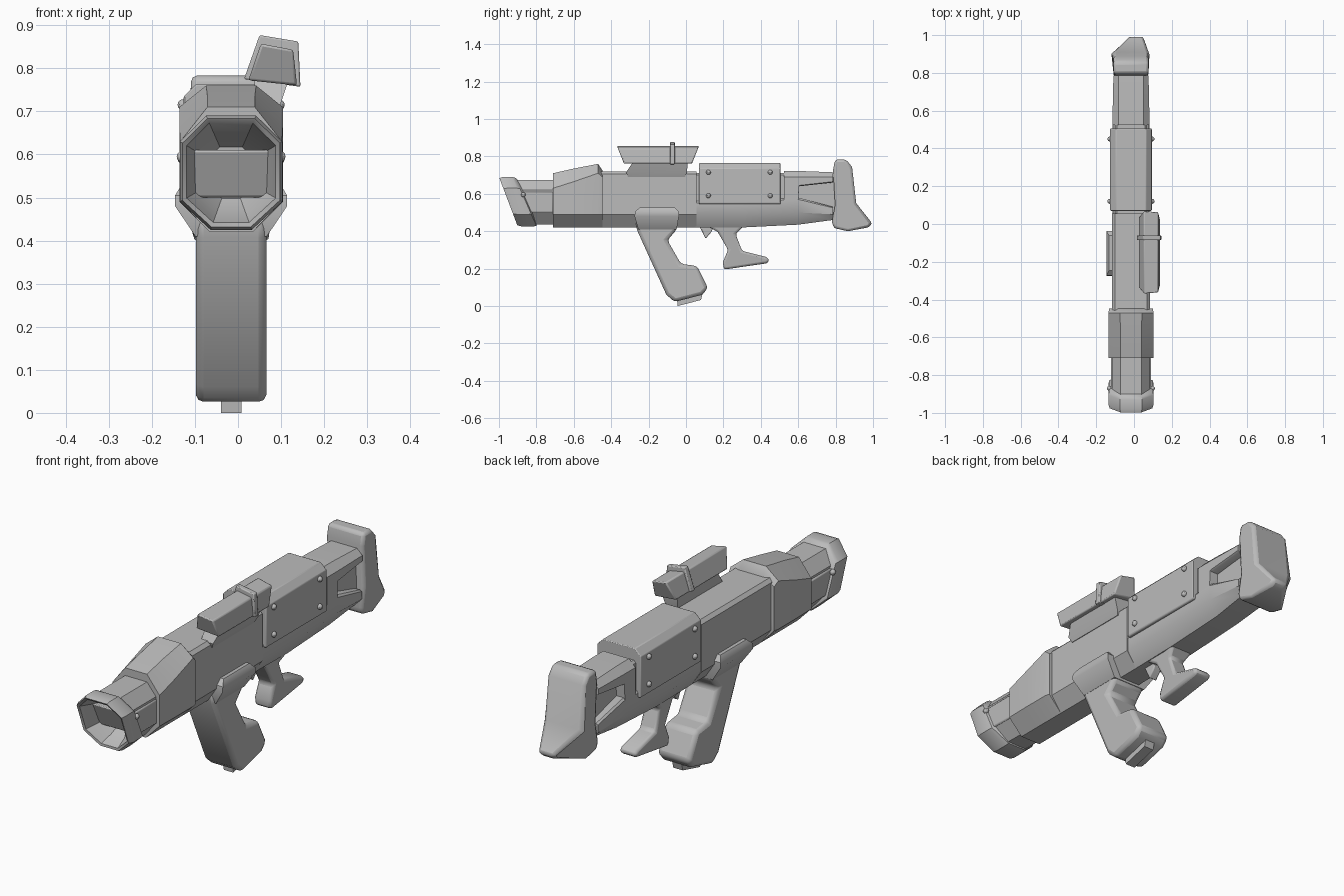
import bpy, bmesh
from mathutils import Vector

cube = bpy.data.objects.get("Cube")
if cube:
    bpy.data.objects.remove(cube, do_unlink=True)

grey = bpy.data.materials.new("plain_grey")
grey.use_nodes = True
grey.diffuse_color = (0.5, 0.5, 0.5, 1)
grey.node_tree.nodes["Principled BSDF"].inputs["Base Color"].default_value = (0.5, 0.5, 0.5, 1)

CX = -0.016  # centre plane of the long body


def finish(name, bm, bevel=0.0, segments=2):
    bmesh.ops.recalc_face_normals(bm, faces=bm.faces[:])
    mesh = bpy.data.meshes.new(name)
    bm.to_mesh(mesh)
    bm.free()
    mesh.materials.append(grey)
    ob = bpy.data.objects.new(name, mesh)
    bpy.context.collection.objects.link(ob)
    if bevel:
        mod = ob.modifiers.new("bevel", 'BEVEL')
        mod.width = bevel
        mod.segments = segments
        mod.limit_method = 'ANGLE'
        mod.angle_limit = 0.6
    bpy.ops.object.select_all(action='DESELECT')
    ob.select_set(True)
    bpy.context.view_layer.objects.active = ob
    bpy.ops.object.shade_smooth_by_angle(angle=0.6)
    return ob


def loft(name, rings, start=True, end=True, bevel=0.0):
    """Skin a row of rings that all have the same point count."""
    bm = bmesh.new()
    rows = [[bm.verts.new(p) for p in ring] for ring in rings]
    for a, b in zip(rows, rows[1:]):
        for i in range(len(a)):
            j = (i + 1) % len(a)
            bm.faces.new((a[i], a[j], b[j], b[i]))
    if start:
        bm.faces.new(rows[0])
    if end:
        bm.faces.new(rows[-1])
    return finish(name, bm, bevel)


def prism(name, profile, half, cx=CX, bevel=0.0, shape=None):
    """Extrude a side profile across the width; shape(x, y, z) may move points."""
    bm = bmesh.new()
    sides = [[bm.verts.new((cx + s * half, y, z)) for y, z in profile] for s in (-1, 1)]
    for i in range(len(profile)):
        j = (i + 1) % len(profile)
        bm.faces.new((sides[0][i], sides[0][j], sides[1][j], sides[1][i]))
    for side in sides:
        bm.faces.new(side)
    if shape:
        for v in bm.verts:
            v.co = shape(*v.co)
    return finish(name, bm, bevel)


def octagon(y, half, low, high, top, bottom, slant=0.0, scale=1.0):
    """Cross-section; top and bottom are (half width of flat, height of shoulder)."""
    pts = [(top[0], high), (half, top[1]), (half, bottom[1]), (bottom[0], low)]
    pts += [(-x, z) for x, z in reversed(pts)]
    mid = (low + high) / 2
    out = []
    for x, z in pts:
        z = mid + (z - mid) * scale
        out.append((CX + x * scale, y + (high - z) * slant, z))
    return out


def box_ring(z, y0, y1, half, cx=CX):
    return [(cx - half, y0, z), (cx + half, y0, z), (cx + half, y1, z), (cx - half, y1, z)]


def bolts(name, spots, half, radius=0.013):
    bm = bmesh.new()
    for y, z in spots:
        for s in (-1, 1):
            made = bmesh.ops.create_uvsphere(bm, u_segments=10, v_segments=6, radius=radius)
            bmesh.ops.translate(bm, verts=made["verts"], vec=Vector((CX + s * half, y, z)))
    return finish(name, bm)


# Muzzle: slanted collar with a deep bowl
def muzzle_ring(y, slant, scale):
    return octagon(y, 0.119, 0.425, 0.69, (0.058, 0.63), (0.048, 0.49), slant, scale)


loft("muzzle", [muzzle_ring(-0.9, 0.43, 0.8), muzzle_ring(-0.915, 0.44, 0.97),
                muzzle_ring(-0.93, 0.43, 1.0), muzzle_ring(-0.98, 0.39, 1.0),
                muzzle_ring(-1.0, 0.38, 0.95), muzzle_ring(-0.995, 0.38, 0.87),
                muzzle_ring(-0.92, 0.35, 0.7), muzzle_ring(-0.82, 0.1, 0.45)], start=False)

# Barrel with side plates
barrel = [octagon(y, 0.1, 0.435, 0.675, (0.055, 0.62), (0.048, 0.5), slant)
          for y, slant in ((-0.93, 0.43), (-0.7, 0))]
loft("barrel", barrel, start=False)
prism("barrel_plate", [(-0.9, 0.61), (-0.71, 0.61), (-0.71, 0.5), (-0.85, 0.5)], 0.107, bevel=0.006)
bolts("barrel_bolts", [(-0.87, 0.595)], 0.114)

# Shroud
loft("shroud", [octagon(-0.71, 0.118, 0.42, 0.71, (0.055, 0.63), (0.05, 0.49)),
                octagon(-0.6, 0.12, 0.42, 0.735, (0.055, 0.665), (0.05, 0.49)),
                octagon(-0.47, 0.12, 0.42, 0.76, (0.058, 0.71), (0.05, 0.49)),
                octagon(-0.447, 0.115, 0.42, 0.725, (0.058, 0.69), (0.05, 0.49))])

# Receiver and rear body
loft("receiver", [octagon(y, 0.1, 0.42, 0.72, (0.085, 0.705), (0.05, 0.49))
                  for y in (-0.46, 0.055)])
loft("rear_core", [octagon(y, 0.085, 0.5, 0.71, (0.075, 0.7), (0.075, 0.51))
                   for y in (0.03, 0.6)])
loft("stock_core", [octagon(y, 0.055, 0.49, 0.69, (0.045, 0.68), (0.045, 0.5))
                    for y in (0.5, 0.82)])
loft("lower_body", [octagon(0.04, 0.097, 0.42, 0.56, (0.09, 0.55), (0.05, 0.49)),
                    octagon(0.3, 0.097, 0.42, 0.565, (0.09, 0.555), (0.055, 0.49)),
                    octagon(0.6, 0.097, 0.435, 0.58, (0.09, 0.57), (0.055, 0.5)),
                    octagon(0.785, 0.09, 0.46, 0.53, (0.08, 0.525), (0.06, 0.49))])
loft("upper_stock", [octagon(0.525, 0.097, 0.55, 0.722, (0.065, 0.69), (0.09, 0.56)),
                     octagon(0.6, 0.097, 0.56, 0.722, (0.065, 0.69), (0.09, 0.57)),
                     octagon(0.605, 0.097, 0.64, 0.722, (0.065, 0.69), (0.09, 0.645)),
                     octagon(0.785, 0.093, 0.66, 0.715, (0.065, 0.69), (0.085, 0.665))])

# Bolted box on top of the rear body
loft("upper_box", [octagon(y, 0.11, 0.545, 0.764, (0.08, 0.735), (0.105, 0.55))
                   for y in (0.07, 0.505)], bevel=0.008)
bolts("box_bolts", [(y, z) for y in (0.12, 0.45) for z in (0.59, 0.715)], 0.112)


# Butt plate, narrowing at its rear toe
def narrow_toe(x, y, z):
    if y > 0.95:
        x = -0.025 if x < CX else 0.05
    return Vector((x, y, z))


prism("butt_plate", [(0.797, 0.783), (0.856, 0.783), (0.888, 0.743), (0.91, 0.55),
                     (0.997, 0.44), (0.973, 0.42), (0.866, 0.4), (0.79, 0.417),
                     (0.78, 0.45), (0.797, 0.54), (0.786, 0.727)],
      0.093, bevel=0.014, shape=narrow_toe)

# Front grip with collar and base plug
loft("grip_collar", [box_ring(0.41, -0.255, -0.05, 0.083), box_ring(0.48, -0.275, -0.038, 0.13),
                     box_ring(0.505, -0.272, -0.038, 0.13), box_ring(0.528, -0.246, -0.06, 0.116)])
prism("grip", [(-0.27, 0.46), (-0.05, 0.46), (-0.05, 0.406), (-0.1, 0.353), (-0.027, 0.225),
               (0.059, 0.214), (0.118, 0.096), (0.086, 0.06), (-0.06, 0.022),
               (-0.105, 0.06), (-0.262, 0.406)], 0.082, bevel=0.018)
prism("grip_plug", [(-0.05, 0.06), (0.09, 0.07), (0.08, 0.032), (-0.045, 0.0)], 0.024)


# Trigger and rear handle
def flare_top(x, y, z):
    if z > 0.42:
        x = CX + (x - CX) * 1.6
    return Vector((x, y, z))


prism("trigger", [(0.07, 0.43), (0.15, 0.43), (0.135, 0.395), (0.105, 0.36), (0.09, 0.39)],
      0.02, bevel=0.005)
prism("rear_handle", [(0.08, 0.45), (0.17, 0.395), (0.225, 0.3), (0.197, 0.235), (0.203, 0.195),
                      (0.43, 0.228), (0.448, 0.243), (0.43, 0.262), (0.3, 0.295),
                      (0.265, 0.385), (0.33, 0.45)], 0.042, bevel=0.012, shape=flare_top)

# Tilted side sight with band and mount
quad = [(0.053, 0.857), (0.128, 0.843), (0.137, 0.76), (0.024, 0.772)]
front = [(x, -0.37 + (0.857 - z) * 0.4, z) for x, z in quad]
back = [(x, 0.07 - (0.857 - z) * 0.4, z) for x, z in quad]
loft("sight_body", [front, back], bevel=0.006)
band = [(0.05, 0.877), (0.14, 0.862), (0.145, 0.757), (0.014, 0.775)]
loft("sight_band", [[(x, y, z) for x, z in band] for y in (-0.086, -0.06)], bevel=0.004)
loft("sight_mount", [box_ring(0.69, -0.31, -0.005, 0.022, 0.065),
                     box_ring(0.715, -0.32, 0.005, 0.03, 0.068),
                     box_ring(0.775, -0.28, 0.01, 0.04, 0.078)])
